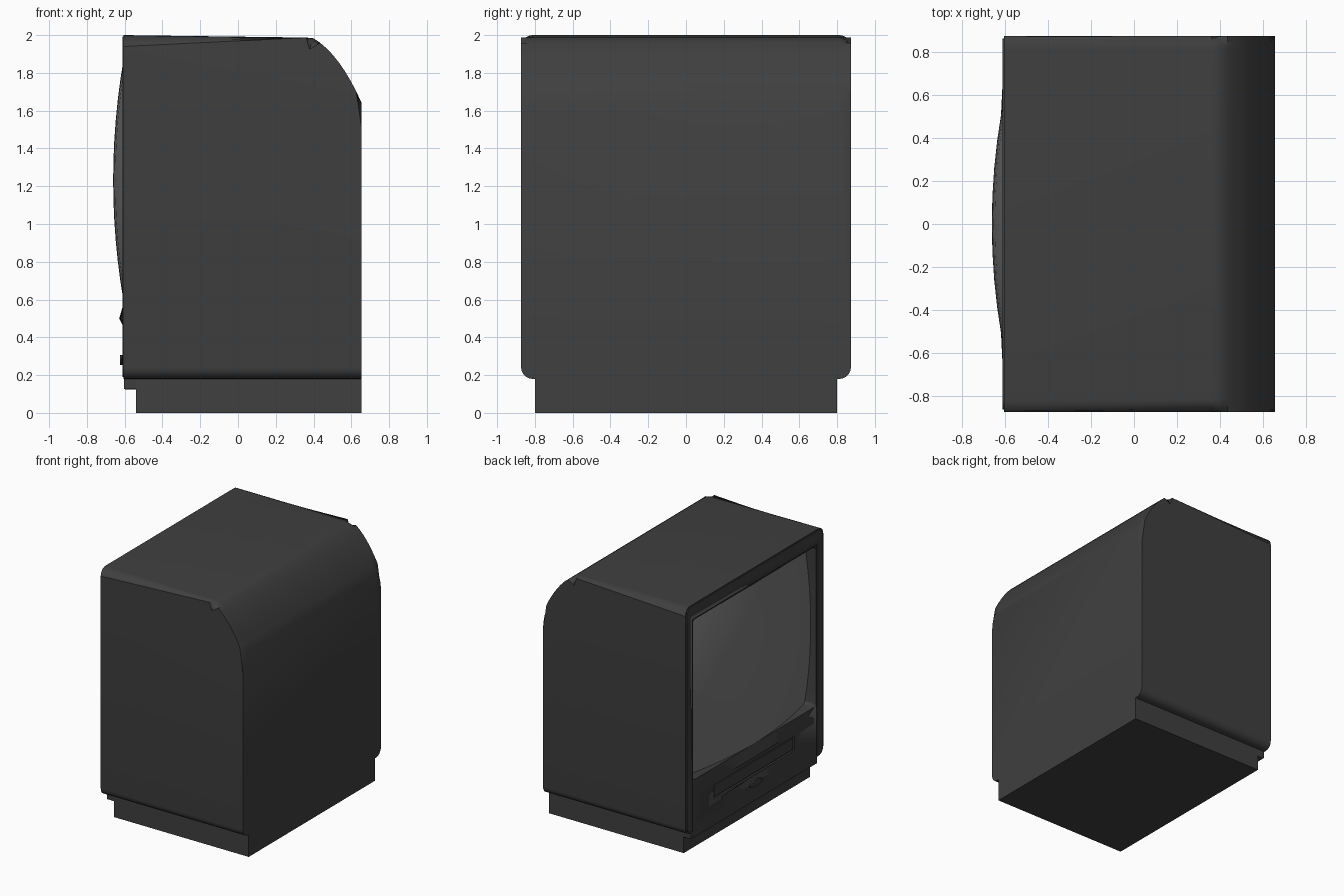
import bpy, bmesh, math

if "Cube" in bpy.data.objects:
    bpy.data.objects.remove(bpy.data.objects["Cube"])

dark = bpy.data.materials.new("dark_plastic")
dark.diffuse_color = (0.05, 0.05, 0.05, 1)
dark.use_nodes = True
dark.node_tree.nodes["Principled BSDF"].inputs["Base Color"].default_value = dark.diffuse_color
glass = bpy.data.materials.new("grey_glass")
glass.diffuse_color = (0.2, 0.2, 0.2, 1)
glass.use_nodes = True
glass.node_tree.nodes["Principled BSDF"].inputs["Base Color"].default_value = glass.diffuse_color


def finish(name, bm, mat=dark, smooth=30):
    bmesh.ops.recalc_face_normals(bm, faces=bm.faces[:])
    me = bpy.data.meshes.new(name)
    bm.to_mesh(me)
    bm.free()
    ob = bpy.data.objects.new(name, me)
    bpy.context.collection.objects.link(ob)
    me.materials.append(mat)
    bpy.ops.object.select_all(action='DESELECT')
    bpy.context.view_layer.objects.active = ob
    ob.select_set(True)
    if smooth:
        bpy.ops.object.shade_smooth_by_angle(angle=math.radians(smooth))
    return ob


def box(name, x, y, z, bevel=0, along_x=False):
    bm = bmesh.new()
    bmesh.ops.create_cube(bm, size=1)
    for v in bm.verts:
        for i, (a, b) in enumerate((x, y, z)):
            v.co[i] = a if v.co[i] < 0 else b
    if bevel:
        edges = [e for e in bm.edges if not along_x
                 or abs(e.verts[0].co.x - e.verts[1].co.x) > 1e-4]
        bmesh.ops.bevel(bm, geom=edges, offset=bevel, segments=4,
                        profile=0.5, affect='EDGES')
    return finish(name, bm)


def cut(target, cutter):
    mod = target.modifiers.new("cut", 'BOOLEAN')
    mod.operation, mod.object, mod.solver = 'DIFFERENCE', cutter, 'EXACT'
    bpy.context.view_layer.objects.active = target
    bpy.ops.object.modifier_apply(modifier=mod.name)


def loft(name, stations, mat=dark, close=True):
    bm = bmesh.new()
    rows = [[bm.verts.new(p) for p in s] for s in stations]
    for a, b in zip(rows, rows[1:]):
        n = len(a)
        for i in range(n if close else n - 1):
            j = (i + 1) % n
            bm.faces.new((a[i], a[j], b[j], b[i]))
    if close:
        bm.faces.new(rows[0])
        bm.faces.new(rows[-1])
    return finish(name, bm, mat)


def ridge(name, half, z_top, z_peak, z_low, bulge, n=12):
    # swelling strip on the front panel, fading out toward both ends
    stations = []
    for k in range(n + 1):
        t = -1 + 2 * k / n
        x = -0.604 - bulge * (1 - t * t)
        stations.append([(-0.58, half * t, z_low), (-0.604, half * t, z_low),
                         (x, half * t, z_peak), (-0.604, half * t, z_top),
                         (-0.58, half * t, z_top)])
    return loft(name, stations)


# Cabinet: side profile with curved upper back, rounded lengthwise edges
profile = [(-0.605, 0.18), (-0.605, 2.0), (0.36, 1.987)]
p0, p1, p2 = (0.40, 1.983), (0.54, 1.90), (0.655, 1.64)
for k in range(9):
    t = k / 8
    profile.append(tuple((1 - t) ** 2 * a + 2 * t * (1 - t) * b + t * t * c
                         for a, b, c in zip(p0, p1, p2)))
profile.append((0.655, 0.18))
bm = bmesh.new()
sides = [[bm.verts.new((x, y, z)) for x, z in profile] for y in (-0.873, 0.873)]
for s in sides:
    bm.faces.new(s)
for i in range(len(profile)):
    j = (i + 1) % len(profile)
    bm.faces.new((sides[0][i], sides[0][j], sides[1][j], sides[1][i]))
edges = []
for e in bm.edges:
    a, b = e.verts[0].co, e.verts[1].co
    upright = abs(a.x - b.x) < 1e-4
    if abs(a.y - b.y) < 1e-4 and not upright:
        edges.append(e)
bmesh.ops.bevel(bm, geom=edges, offset=0.06, segments=5, profile=0.5, affect='EDGES')
cabinet = finish("cabinet", bm)

# Raised rim around the front, and the screen opening through both
rim = box("front_rim", (-0.612, -0.59), (-0.862, 0.862), (0.19, 1.992), 0.055, True)
cut(rim, box("rim_cutter", (-0.8, -0.4), (-0.79, 0.79), (0.15, 1.885)))
opening = box("opening_cutter", (-0.8, -0.48), (-0.778, 0.778), (0.59, 1.872), 0.025, True)
cut(cabinet, opening)

# Tape slot recess
slot = box("slot_cutter", (-0.7, -0.59), (-0.51, 0.51), (0.34, 0.45))
cut(cabinet, slot)
for name in ("rim_cutter", "opening_cutter", "slot_cutter"):
    bpy.data.objects.remove(bpy.data.objects[name])
box("tape_flap", (-0.602, -0.58), (-0.50, 0.50), (0.35, 0.44), 0.004)

# Bulging picture tube
n = 12
rows = []
for i in range(n + 1):
    v = -1 + 2 * i / n
    rows.append([(-0.661 + 0.055 * v * v + 0.10 * u * u, 0.777 * u, 1.231 + 0.64 * v)
                 for u in (-1 + 2 * j / n for j in range(n + 1))])
loft("screen", rows, glass, close=False)

# Front panel swellings and button
ridge("upper_ridge", 0.77, 0.585, 0.50, 0.452, 0.025)
ridge("lower_ridge", 0.42, 0.33, 0.285, 0.235, 0.016)
bm = bmesh.new()
bmesh.ops.create_cone(bm, cap_ends=True, segments=24, radius1=1, radius2=0.85, depth=0.03)
for v in bm.verts:
    x, y, z = v.co
    v.co = (-0.609 - z, 0.09 * x, 0.28 + 0.03 * y)
finish("oval_button", bm)

# Plinth and front lip
box("plinth", (-0.54, 0.655), (-0.80, 0.80), (0, 0.20))
box("front_lip", (-0.604, -0.535), (-0.80, 0.80), (0.125, 0.22), 0.006)
